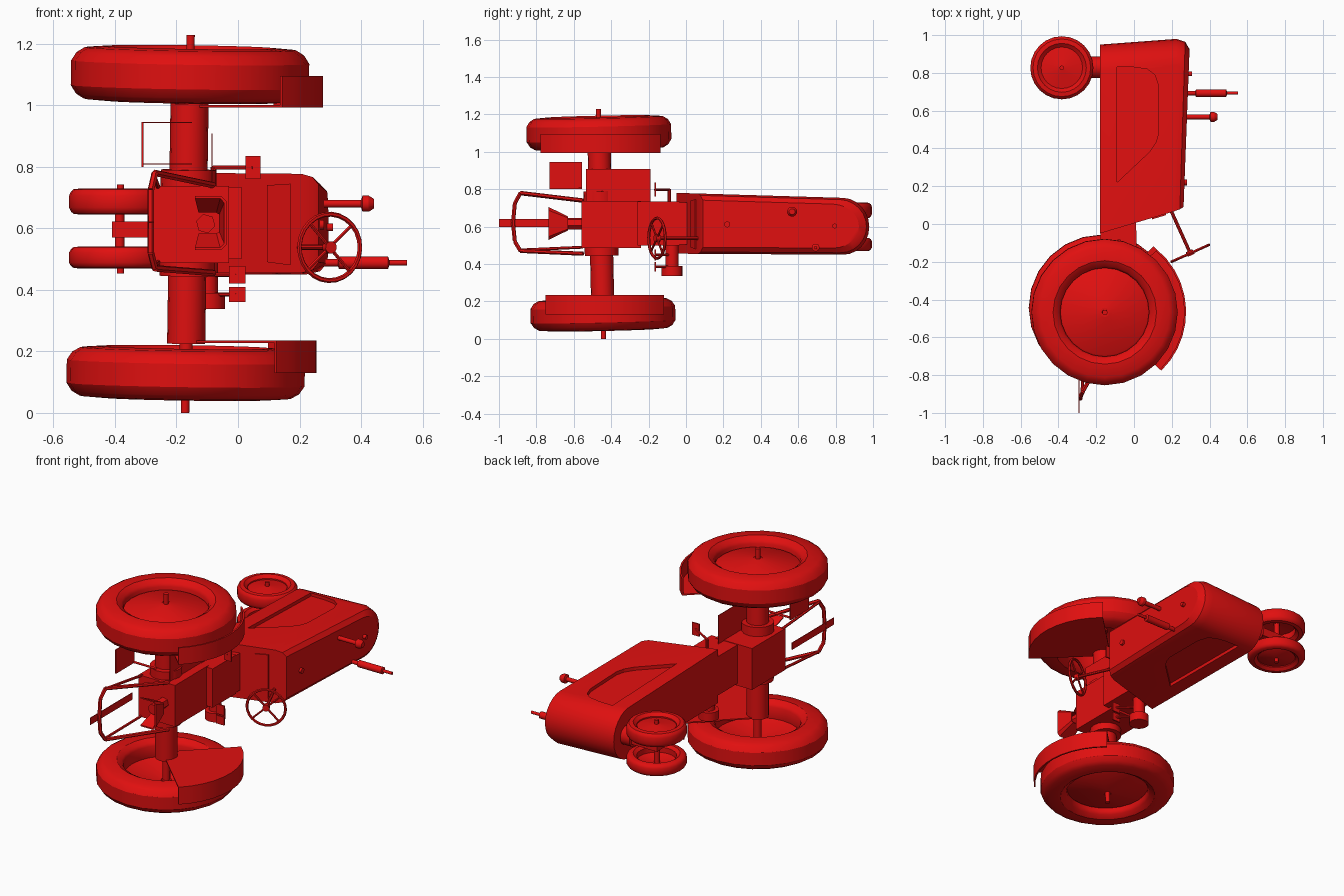
import bpy, bmesh, math
from mathutils import Vector

if "Cube" in bpy.data.objects:
    bpy.data.objects.remove(bpy.data.objects["Cube"])

red = bpy.data.materials.new("red paint")
red.diffuse_color = (0.75, 0.005, 0.005, 1)
red.use_nodes = True
red.node_tree.nodes["Principled BSDF"].inputs["Base Color"].default_value = red.diffuse_color


def mesh(name, verts, faces, smooth=True):
    me = bpy.data.meshes.new(name)
    me.from_pydata([tuple(v) for v in verts], [], faces)
    bm = bmesh.new()
    bm.from_mesh(me)
    bmesh.ops.recalc_face_normals(bm, faces=bm.faces)
    bm.to_mesh(me)
    bm.free()
    me.materials.append(red)
    ob = bpy.data.objects.new(name, me)
    bpy.context.collection.objects.link(ob)
    if smooth:
        bpy.ops.object.select_all(action='DESELECT')
        ob.select_set(True)
        bpy.context.view_layer.objects.active = ob
        bpy.ops.object.shade_smooth_by_angle(angle=math.radians(32))
    return ob


def loft(name, rings, closed=False, smooth=True):
    """Skin equal rings of points; cap the ends or close the loop."""
    n, m = len(rings[0]), len(rings)
    faces = [[i * n + j, i * n + (j + 1) % n, (i + 1) % m * n + (j + 1) % n, (i + 1) % m * n + j]
             for i in range(m if closed else m - 1) for j in range(n)]
    if not closed:
        faces += [list(range(n)), list(range((m - 1) * n, m * n))]
    return mesh(name, [p for r in rings for p in r], faces, smooth)


def ring(c, axis, r, seg):
    axis = Vector(axis).normalized()
    u = axis.orthogonal().normalized()
    v = axis.cross(u)
    return [Vector(c) + r * (u * math.cos(t) + v * math.sin(t))
            for t in (2 * math.pi * k / seg for k in range(seg))]


def lathe(name, c, axis, profile, seg=24, closed=False):
    a = Vector(axis).normalized()
    return loft(name, [ring(Vector(c) + a * h, a, r, seg) for r, h in profile], closed)


def rod(name, p, q, r, r2=None, seg=12):
    d = Vector(q) - Vector(p)
    return lathe(name, p, d, [(r, 0), (r if r2 is None else r2, d.length)], seg)


def box(name, x, y, z):
    return loft(name, [[(a, y[0], z[0]), (a, y[1], z[0]), (a, y[1], z[1]), (a, y[0], z[1])] for a in x],
                smooth=False)


# hood: plan outline with rounded nose, stacked along x
def mid(y):
    return 0.617 - 0.018 * y


def half(y):
    return 0.162 - 0.012 * y


def hood_ring(x, yb, yf, inset, slope):
    pts = [(yb, -1.0)]
    pts += [(yf - 0.14 + 0.14 * math.cos(t), math.sin(t))
            for t in (math.pi * (k / 12 - 0.5) for k in range(13))]
    pts.append((yb, 1.0))
    return [(x + slope * y, y, mid(y) + s * (half(y) - inset)) for y, s in pts]


hood = loft("hood", [hood_ring(-0.18, -0.05, 0.95, 0, 0), hood_ring(0.205, 0.065, 0.98, 0, 0.02),
                     hood_ring(0.24, 0.078, 0.965, 0.01, 0.032), hood_ring(0.259, 0.09, 0.925, 0.035, 0.038)])

# recessed side panels
panel = [(-0.09, 0.22), (-0.09, 0.83), (0.0, 0.83), (0.07, 0.82), (0.11, 0.79),
         (0.13, 0.73), (0.13, 0.48), (0.115, 0.43), (0.08, 0.38)]
for s in (-1, 1):
    cut = loft("panel_cutter", [[(x, y, mid(y) + s * (half(y) + d)) for x, y in panel]
                                for d in (-0.02, 0.05)], smooth=False)
    cut.hide_render = True
    mod = hood.modifiers.new("panel", 'BOOLEAN')
    mod.operation, mod.object, mod.solver = 'DIFFERENCE', cut, 'EXACT'
    bpy.context.view_layer.objects.active = hood
    bpy.ops.object.modifier_apply(modifier=mod.name)
    bpy.data.objects.remove(cut)

# instrument panel on the sloped hood rear
dash = [(0.095, 0.49), (0.17, 0.48), (0.17, 0.745), (0.095, 0.74)]
loft("instrument_panel", [[(x, 0.004 + 0.3 * x + d, z) for x, z in dash] for d in (-0.008, 0.01)], smooth=False)

# hood fittings: caps, exhaust, air intake
rod("radiator_cap", (0.27, 0.795, 0.603), (0.308, 0.795, 0.603), 0.013)
rod("fuel_cap", (0.25, 0.22, 0.612), (0.28, 0.22, 0.612), 0.016)
lathe("exhaust", (0.25, 0.693, 0.488), (1, 0, 0),
      [(0.012, 0), (0.012, 0.075), (0.021, 0.078), (0.021, 0.238), (0.009, 0.242), (0.009, 0.3)], 12)
lathe("air_intake", (0.25, 0.567, 0.68), (1, 0, 0),
      [(0.013, 0), (0.013, 0.15), (0.027, 0.155), (0.027, 0.175), (0.016, 0.192)], 12)


# wheels: tyre, rim dished outward, axle stub
def wheel(name, c, axis, R, w, ri, stub):
    h, d = w / 2, R - ri
    prof = [(ri, 0.8), (ri + 0.2 * d, 1), (ri + 0.68 * d, 0.94), (R - 0.14 * d, 0.76), (R - 0.02 * d, 0.45)]
    prof += [(r, -t) for r, t in prof[::-1]]
    prof += [(ri - 0.01, -0.6), (ri - 0.01, 0.6)]
    lathe(name + "_tyre", c, axis, [(r, t * h) for r, t in prof], 24, True)
    a = Vector(axis).normalized()
    r0 = 0.1 * ri
    lathe(name + "_rim", c, axis, [(ri - 0.004, 0.3 * h), (0.92 * ri, 0.42 * h), (r0, 0.78 * h),
                                   (r0, 0.66 * h), (0.92 * ri, 0.3 * h), (ri - 0.004, 0.18 * h)], 24, True)
    c = Vector(c)
    rod(name + "_stub", c - a * 0.02, c + a * stub, 0.1 * ri if R < 0.2 else 0.014)
    rod(name + "_hub", c + a * 0.5 * h, c + a * 0.76 * h, r0 + 0.004)


axle = Vector((0.015, -0.022, 0.97))
up_c, low_c = Vector((-0.156, -0.466, 1.1)), Vector((-0.17, -0.444, 0.13))
wheel("upper_rear_wheel", up_c, axle, 0.39, 0.178, 0.245, 0.128)
wheel("lower_rear_wheel", low_c, -axle, 0.39, 0.168, 0.245, 0.13)
wheel("upper_front_wheel", (-0.382, 0.827, 0.687), (0, 0, 1), 0.168, 0.085, 0.12, 0.056)
wheel("lower_front_wheel", (-0.382, 0.827, 0.505), (0, 0, -1), 0.168, 0.072, 0.12, 0.052)

# front pedestal and axle
rod("front_axle", (-0.385, 0.827, 0.48), (-0.385, 0.827, 0.71), 0.016)
box("front_pedestal_leg", (-0.41, -0.2), (0.79, 0.865), (0.57, 0.622))
rod("front_pedestal", (-0.24, 0.83, 0.6), (-0.17, 0.83, 0.6), 0.058)

# rear axle housings with flanges
for n, c, s in (("upper", up_c, 1), ("lower", low_c, -1)):
    a = axle.normalized() * s
    rod(n + "_axle_housing", c - a * 0.5, c - a * 0.095, 0.062, seg=16)
    rod(n + "_axle_flange", c - a * 0.38, c - a * (0.31 if s > 0 else 0.315), 0.09, seg=16)
    rod(n + "_axle_shaft", c - a * 0.12, c + a * 0.04, 0.022)

# fenders: curved band plus inner sector plate
for n, c, z0, z1, inner, R in (("upper", up_c, 0.993, 1.095, 0.993, 0.432),
                               ("lower", low_c, 0.13, 0.235, 0.227, 0.426)):
    arc = [math.radians(-46 + 96 * k / 10) for k in range(11)]
    loft(n + "_fender", [[(c.x + r * math.cos(t), c.y + r * math.sin(t), z)
                          for r, z in ((R - 0.01, z0), (R, z0), (R, z1), (R - 0.01, z1))] for t in arc])
    sector = [(c.x, c.y - 0.02), *[(c.x + (R - 0.005) * math.cos(t), c.y + (R - 0.005) * math.sin(t)) for t in arc],
              (c.x, c.y + 0.06)]
    loft(n + "_fender_side", [[(x, y, z) for x, y in sector] for z in (inner, inner + 0.008)], smooth=False)

# gearbox and tunnel
box("gearbox", (-0.275, -0.03), (-0.56, -0.24), (0.487, 0.738))
box("tunnel", (-0.178, 0.012), (-0.26, -0.035), (0.5, 0.735))
box("clutch_housing", (-0.17, 0.01), (-0.1, 0.03), (0.505, 0.73))

# power shaft with flared guard open downward
rod("power_shaft", (-0.105, -0.56, 0.615), (-0.105, -0.67, 0.615), 0.032, seg=6)
guard = []
for y, k in ((-0.735, 1.0), (-0.63, 0.42)):
    out = [(-0.14, -0.088), (-0.055, -0.088), (-0.037, -0.07), (-0.037, 0.07), (-0.055, 0.088), (-0.14, 0.088)]
    inn = [(-0.14, 0.08), (-0.058, 0.08), (-0.045, 0.066), (-0.045, -0.066), (-0.058, -0.08), (-0.14, -0.08)]
    guard.append([(-0.1 + (x + 0.1) * (0.5 + k / 2), y, 0.617 + z * k) for x, z in out + inn])
loft("shaft_guard", guard, smooth=False)

# drawbar and its bent frame
box("drawbar", (-0.293, -0.289), (-1.0, -0.6), (0.598, 0.64))
frame = [(-0.08, -0.55, 0.74), (-0.27, -0.885, 0.78), (-0.283, -0.915, 0.725), (-0.283, -0.925, 0.62),
         (-0.283, -0.915, 0.52), (-0.27, -0.885, 0.47), (-0.08, -0.55, 0.455)]
for p, q in zip(frame, frame[1:]):
    rod("drawbar_frame", p, q, 0.011, seg=6)
for z0, z1 in ((0.775, 0.735), (0.475, 0.49)):
    rod("drawbar_brace", (-0.275, -0.885, z0), (-0.26, -0.55, z1), 0.008, seg=6)

# step plate with brackets, foot plate
box("step_plate", (-0.313, -0.307), (-0.73, -0.555), (0.8, 0.945))
for z in (0.808, 0.942):
    box("step_bracket", (-0.31, -0.15), (-0.575, -0.555), (z, z + 0.003))
box("foot_plate", (-0.086, -0.083), (-0.535, -0.19), (0.73, 0.908))

# pedals
for x0, x1, z0, z1 in ((0.025, 0.073, 0.76, 0.835), (-0.03, 0.025, 0.42, 0.478), (-0.03, 0.025, 0.36, 0.41)):
    box("pedal", (x0, x1), (-0.169, -0.161), (z0, z1))
    x, z = (x0 + x1) / 2, (z0 + z1) / 2
    rod("pedal_arm", (x, -0.165, z), (-0.08, -0.09, z), 0.007, seg=6)
rod("pedal_shaft", (-0.08, -0.09, 0.38), (-0.08, -0.09, 0.8), 0.01, seg=8)

# belt pulley on the lower side
lathe("belt_pulley", (-0.1, -0.075, 0.52), (0, 0, -1),
      [(0.035, 0), (0.035, 0.13), (0.057, 0.131), (0.057, 0.183)], 16)

# steering wheel, spokes and column
sc, sa = Vector((0.298, -0.155, 0.538)), Vector((-0.41, 0.91, 0)).normalized()
lathe("steering_wheel", sc, sa,
      [(0.108 + 0.008 * math.cos(t), 0.008 * math.sin(t)) for t in (math.pi * k / 3 for k in range(6))], 24, True)
for p in ring(sc, sa, 0.105, 4):
    rod("steering_spoke", sc, p, 0.006, seg=6)
rod("steering_hub", sc - sa * 0.012, sc + sa * 0.015, 0.02)
rod("steering_column", sc, sc + sa * 0.27, 0.009, seg=8)
